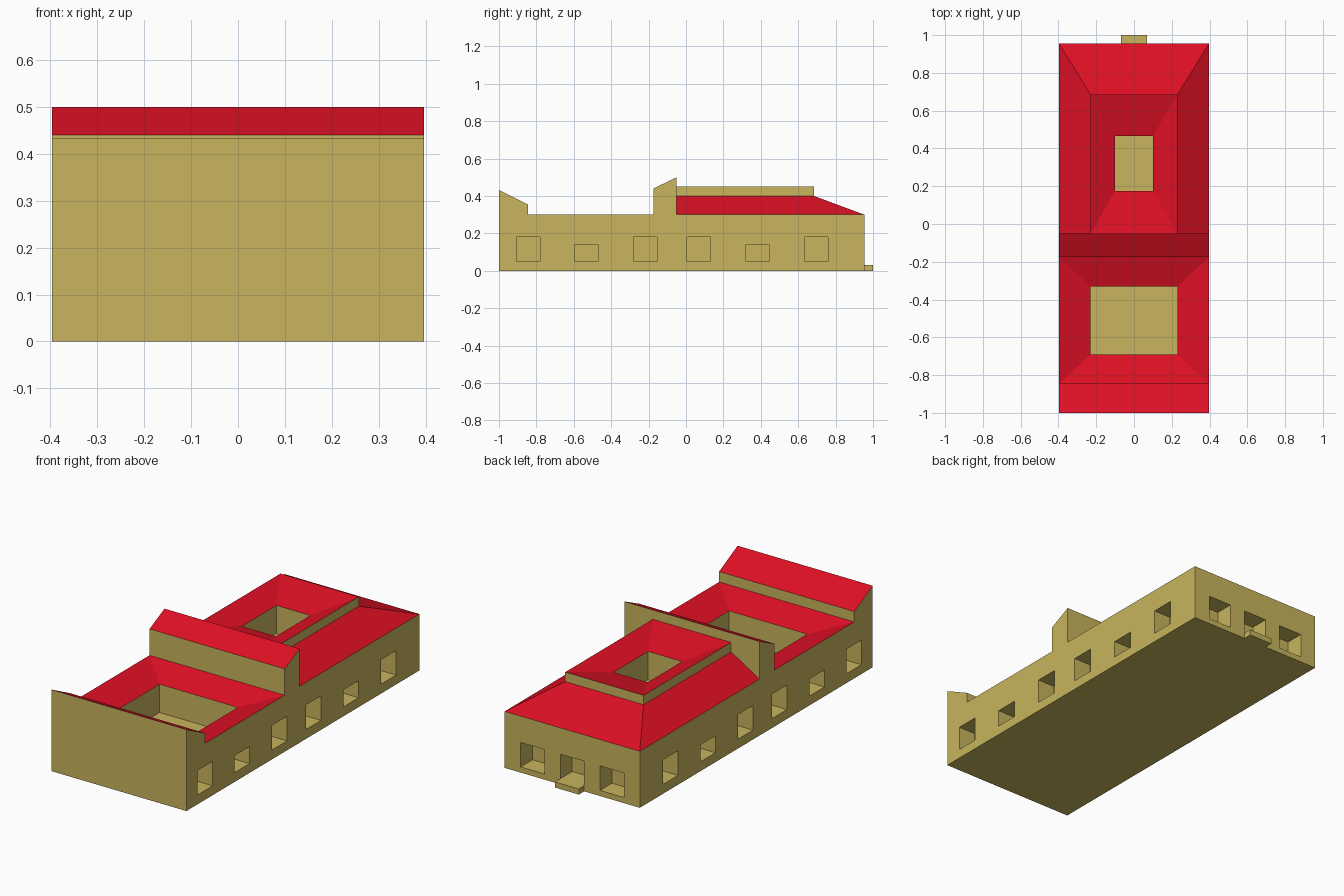
import bpy, bmesh

old = bpy.data.objects.get("Cube")
if old:
    bpy.data.objects.remove(old, do_unlink=True)


def material(name, rgb):
    m = bpy.data.materials.new(name)
    m.use_nodes = True
    m.diffuse_color = (*rgb, 1)
    bsdf = next(n for n in m.node_tree.nodes if n.type == 'BSDF_PRINCIPLED')
    bsdf.inputs["Base Color"].default_value = (*rgb, 1)
    return m


PLASTER = material("tan_plaster", (0.58, 0.46, 0.11))
TILE = material("red_roof_tile", (0.73, 0.005, 0.018))

W = 0.397                                # half width of the building
FRONT, HALL, RIDGE, MID, BACK = -1, -0.845, -0.175, -0.05, 0.955
EAVE = 0.3


def finish(name, bm):
    bmesh.ops.remove_doubles(bm, verts=bm.verts, dist=0.0001)
    bmesh.ops.recalc_face_normals(bm, faces=bm.faces)
    mesh = bpy.data.meshes.new(name)
    bm.to_mesh(mesh)
    bm.free()
    mesh.materials.append(PLASTER)
    ob = bpy.data.objects.new(name, mesh)
    bpy.context.collection.objects.link(ob)
    return ob


def face(bm, points):
    bm.faces.new([bm.verts.new(p) for p in points])


def box(bm, x0, x1, y0, y1, z0, z1):
    made = bmesh.ops.create_cube(bm, size=1)["verts"]
    for v in made:
        v.co = (x1 if v.co.x > 0 else x0,
                y1 if v.co.y > 0 else y0,
                z1 if v.co.z > 0 else z0)


def rectangle(hw, y0, y1, z):
    return [(-hw, y0, z), (hw, y0, z), (hw, y1, z), (-hw, y1, z)]


def stepped_roof(bm, rings):
    """Rings of rectangles, closed by the courtyard floor at the last one."""
    for a, b in zip(rings, rings[1:]):
        for i in range(4):
            j = (i + 1) % 4
            quad = [a[i], a[j], b[j], b[i]]
            # the side lying against the ridge wall stays open
            if any(p[1] != MID for p in quad):
                face(bm, quad)
    face(bm, rings[-1])


# Walls: side profile spanned across the width
bm = bmesh.new()
profile = [(FRONT, 0), (FRONT, 0.433), (HALL, 0.355), (HALL, EAVE),
           (RIDGE, EAVE), (RIDGE, 0.44), (MID, 0.5), (MID, EAVE),
           (BACK, EAVE), (BACK, 0)]
for x in (-W, W):
    face(bm, [(x, y, z) for y, z in profile])
for i, (a, b) in enumerate(zip(profile, profile[1:] + profile[:1])):
    if i not in (3, 6, 7):               # roofs and ridge back come next
        face(bm, [(-W, *a), (W, *a), (W, *b), (-W, *b)])

# Ridge back wall, notched around the rear roof
notch = [(0.23, 0.4), (0.23, 0.45)]
right = [(W, 0.5), (W, EAVE)] + notch
face(bm, [(x, MID, z) for x, z in right] +
     [(-x, MID, z) for x, z in reversed(right)])

# Front hall roof falling to the courtyard
stepped_roof(bm, [rectangle(W, HALL, RIDGE, EAVE),
                  rectangle(0.23, -0.69, -0.33, 0.25),
                  rectangle(0.23, -0.69, -0.33, 0.1)])

# Rear roof: outer slope, parapet, inner slope and light well
stepped_roof(bm, [rectangle(W, MID, BACK, EAVE),
                  rectangle(0.23, MID, 0.685, 0.4),
                  rectangle(0.23, MID, 0.685, 0.45),
                  rectangle(0.1, 0.175, 0.465, 0.4),
                  rectangle(0.1, 0.175, 0.465, 0.25)])
body = finish("building", bm)

# Window and door recesses
bm = bmesh.new()
DEPTH, OUT = 0.1, 0.05
for y, top in ((-0.905, 0.18), (-0.595, 0.14), (-0.28, 0.18),
               (0.005, 0.18), (0.32, 0.14), (0.635, 0.18)):
    box(bm, W - DEPTH, W + OUT, y, y + 0.125, 0.05, top)
    box(bm, -W - OUT, -W + DEPTH, y, y + 0.125, 0.05, top)
for x in (-0.233, 0, 0.233):
    box(bm, x - 0.07, x + 0.07, BACK - DEPTH, BACK + OUT, 0.03, 0.16)
cutter = finish("recess_cutter", bm)
cutter.hide_render = True

mod = body.modifiers.new("recesses", 'BOOLEAN')
mod.operation = 'DIFFERENCE'
mod.solver = 'EXACT'
mod.object = cutter
bpy.context.view_layer.objects.active = body
bpy.ops.object.modifier_apply(modifier=mod.name)
bpy.data.objects.remove(cutter, do_unlink=True)

# Sloping faces are tiled, all others plastered
body.data.materials.clear()
body.data.materials.append(PLASTER)
body.data.materials.append(TILE)
for p in body.data.polygons:
    p.material_index = 1 if 0.1 < p.normal.z < 0.99 else 0

# Back doorstep
bm = bmesh.new()
box(bm, -0.07, 0.07, BACK, 1, 0, 0.03)
finish("doorstep", bm)
